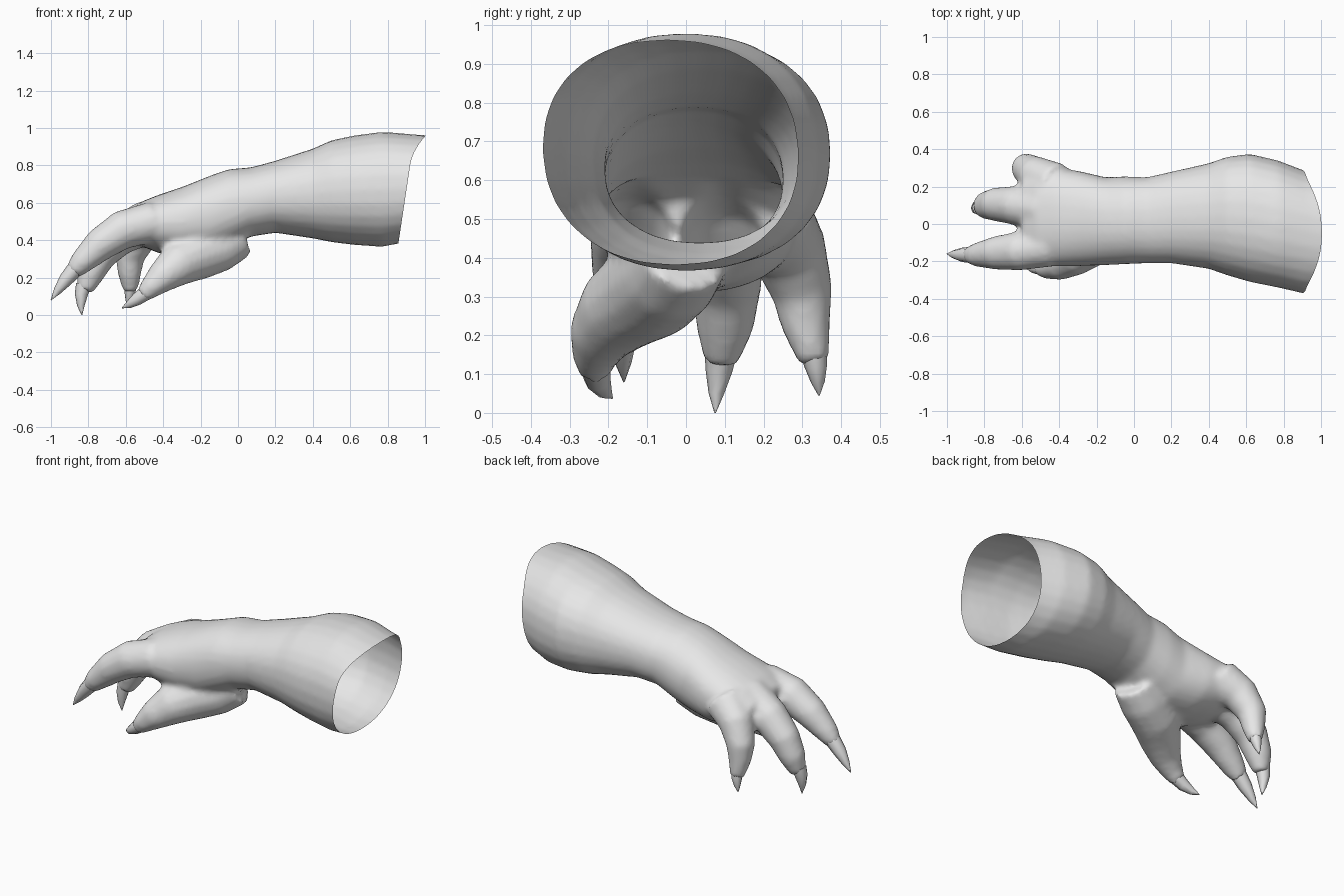
import bpy, bmesh, math
from mathutils import Vector

old = bpy.data.objects.get("Cube")
if old:
    bpy.data.objects.remove(old, do_unlink=True)

skin = bpy.data.materials.new("pale grey")
skin.use_nodes = True
GREY = (0.8, 0.8, 0.8, 1)
skin.diffuse_color = GREY
skin.node_tree.nodes["Principled BSDF"].inputs["Base Color"].default_value = GREY


def loft(bm, rings):
    """Bridge rings of points and close both ends."""
    loops = [[bm.verts.new(p) for p in ring] for ring in rings]
    n = len(loops[0])
    for a, b in zip(loops, loops[1:]):
        for i in range(n):
            j = (i + 1) % n
            bm.faces.new((a[i], a[j], b[j], b[i]))
    bm.faces.new(loops[0][::-1])
    bm.faces.new(loops[-1])


def slice_ring(x, y0, y1, z0, z1, sides=28):
    """Upright, slightly squared oval across the arm."""
    ring = []
    for i in range(sides):
        a = math.tau * i / sides
        c, s = math.cos(a), math.sin(a)
        c = math.copysign(abs(c) ** 0.9, c)
        s = math.copysign(abs(s) ** 0.9, s)
        ring.append((x, (y0 + y1 + (y1 - y0) * c) / 2, (z0 + z1 + (z1 - z0) * s) / 2))
    return ring


def limb(bm, path, sides=14):
    """Round tube along (x, y, z, radius) points."""
    pts = [Vector(p[:3]) for p in path]
    rings = []
    for i, p in enumerate(pts):
        t = (pts[min(i + 1, len(pts) - 1)] - pts[max(i - 1, 0)]).normalized()
        u = t.cross(Vector((0, 1, 0))).normalized()
        v = t.cross(u)
        rings.append([p + path[i][3] * (u * math.cos(a) + v * math.sin(a))
                      for a in (math.tau * k / sides for k in range(sides))])
    loft(bm, rings)


def finish(bm, name):
    bmesh.ops.recalc_face_normals(bm, faces=bm.faces[:])
    mesh = bpy.data.meshes.new(name)
    bm.to_mesh(mesh)
    bm.free()
    mesh.materials.append(skin)
    obj = bpy.data.objects.new(name, mesh)
    bpy.context.collection.objects.link(obj)
    return obj


def smooth(obj, degrees):
    bpy.ops.object.select_all(action='DESELECT')
    obj.select_set(True)
    bpy.context.view_layer.objects.active = obj
    bpy.ops.object.shade_smooth_by_angle(angle=math.radians(degrees))


# Forearm, wrist and back of the hand: x, y range, z range
bm = bmesh.new()
loft(bm, [slice_ring(*s) for s in (
    (1.1, -.39, .23, .43, .95), (.9, -.37, .29, .39, .965), (.77, -.34, .34, .365, .98),
    (.62, -.31, .375, .375, .96), (.5, -.275, .36, .39, .935), (.4, -.24, .325, .41, .89),
    (.2, -.21, .28, .44, .825), (.07, -.21, .25, .42, .79), (-.05, -.215, .255, .36, .78),
    (-.15, -.22, .25, .32, .745), (-.3, -.225, .285, .31, .685), (-.42, -.225, .3, .33, .645),
    (-.52, -.21, .29, .37, .605), (-.6, -.17, .24, .4, .55))])

# Fingers and thumb with the heel of the palm
limb(bm, [(-.45, -.12, .5, .11), (-.62, -.145, .455, .105), (-.74, -.155, .375, .09),
          (-.84, -.165, .28, .065), (-.885, -.165, .23, .045)])
limb(bm, [(-.48, .08, .5, .12), (-.64, .1, .42, .105), (-.74, .105, .32, .09),
          (-.79, .1, .22, .075), (-.82, .09, .13, .045)])
limb(bm, [(-.42, .21, .5, .12), (-.53, .265, .42, .1), (-.58, .3, .31, .08),
          (-.58, .31, .22, .063), (-.575, .33, .13, .04)])
limb(bm, [(.0, .0, .42, .12), (-.1, -.04, .36, .13), (-.22, -.09, .32, .135),
          (-.33, -.17, .265, .115), (-.41, -.22, .2, .085), (-.47, -.235, .145, .06),
          (-.51, -.235, .105, .042)])
base = finish(bm, "arm_base")

# Fuse into one skin, then relax it
fuse = base.modifiers.new("fuse", 'REMESH')
fuse.mode = 'VOXEL'
fuse.voxel_size = 0.016
relax = base.modifiers.new("relax", 'SMOOTH')
relax.factor = 0.5
relax.iterations = 6
bpy.context.view_layer.update()
fused = bpy.data.meshes.new_from_object(base.evaluated_get(bpy.context.evaluated_depsgraph_get()))
bpy.data.objects.remove(base, do_unlink=True)

# Open the cuff and pull its upper lip outwards
bm = bmesh.new()
bm.from_mesh(fused)
bpy.data.meshes.remove(fused)
bmesh.ops.bisect_plane(bm, geom=bm.verts[:] + bm.edges[:] + bm.faces[:],
                       plane_co=(.86, 0, .4), plane_no=(1, 0, -.15), clear_outer=True)
for v in bm.verts:
    lift = max(0, v.co.z - .8) / .16
    v.co.x += .06 * lift ** 2 * min(1, max(0, v.co.x - .75) / .18)
arm = finish(bm, "clawed_arm")
for poly in arm.data.polygons:
    poly.material_index = 0
smooth(arm, 50)

# Claws: base, middle and tip with radii
claws = {
    "index_claw": [(-.86, -.165, .26, .046), (-.92, -.165, .19, .038), (-.965, -.162, .13, .022), (-1, -.16, .08, .002)],
    "middle_claw": [(-.825, .09, .16, .042), (-.838, .085, .11, .035), (-.84, .078, .05, .02), (-.835, .075, .0, .002)],
    "outer_claw": [(-.575, .328, .16, .035), (-.578, .335, .12, .029), (-.584, .34, .08, .018), (-.592, .343, .045, .002)],
    "thumb_claw": [(-.485, -.235, .125, .042), (-.54, -.228, .085, .034), (-.585, -.21, .055, .02), (-.62, -.19, .038, .002)],
}
for name, path in claws.items():
    bm = bmesh.new()
    limb(bm, path, 8)
    smooth(finish(bm, name), 50)
